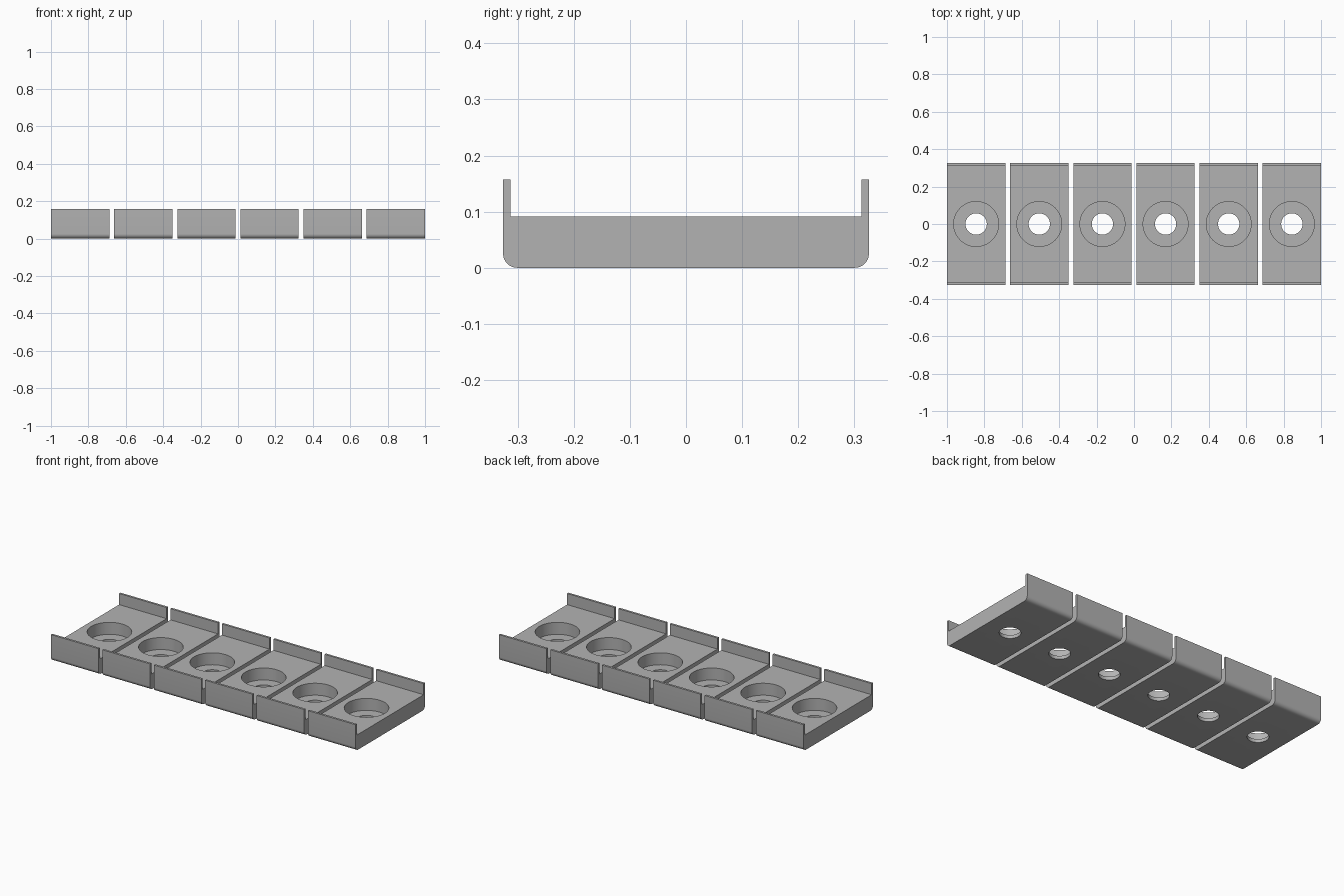
import bpy, bmesh, math

if "Cube" in bpy.data.objects:
    bpy.data.objects.remove(bpy.data.objects["Cube"])

COUNT, WIDTH = 6, 0.312
PITCH = (2 - WIDTH) / (COUNT - 1)
HALF, INNER = 0.326, 0.313        # outer and inner half depth
FLOOR, TOP, FILLET = 0.091, 0.157, 0.025
POCKET_Z = 0.02                   # floor of the round pocket

grey = bpy.data.materials.new("grey")
grey.diffuse_color = (0.45, 0.45, 0.45, 1)
grey.use_nodes = True
grey.node_tree.nodes["Principled BSDF"].inputs["Base Color"].default_value = grey.diffuse_color


def cylinder(name, radius, z0, z1):
    """Hidden cutter for the pocket and the hole."""
    bpy.ops.mesh.primitive_cylinder_add(vertices=64, radius=radius, depth=z1 - z0,
                                        location=(0, 0, (z0 + z1) / 2))
    ob = bpy.context.object
    ob.name = name
    ob.data.materials.append(grey)
    ob.hide_render = True
    ob.hide_set(True)
    return ob


def channel_profile():
    """Right half of the channel section with a rounded lower corner, then mirrored."""
    half = []
    for i in range(9):
        a = math.radians(-90 + 90 * i / 8)
        half.append((HALF - FILLET + FILLET * math.cos(a), FILLET + FILLET * math.sin(a)))
    half += [(HALF, TOP), (INNER, TOP), (INNER, FLOOR)]
    return half + [(-y, z) for y, z in reversed(half)]


# Channel block: section extruded along x
bm = bmesh.new()
face = bm.faces.new([bm.verts.new((-WIDTH / 2, y, z)) for y, z in channel_profile()])
ext = bmesh.ops.extrude_face_region(bm, geom=[face])
bmesh.ops.translate(bm, vec=(WIDTH, 0, 0),
                    verts=[v for v in ext["geom"] if isinstance(v, bmesh.types.BMVert)])
bmesh.ops.recalc_face_normals(bm, faces=bm.faces[:])
mesh = bpy.data.meshes.new("block")
bm.to_mesh(mesh)
bm.free()
mesh.materials.append(grey)
block = bpy.data.objects.new("block_1", mesh)
bpy.context.collection.objects.link(block)

# Round pocket and smaller through hole
for cutter in (cylinder("pocket_cutter", 0.12, POCKET_Z, 0.3),
               cylinder("hole_cutter", 0.057, -0.1, 0.2)):
    mod = block.modifiers.new(cutter.name, 'BOOLEAN')
    mod.operation, mod.object, mod.solver = 'DIFFERENCE', cutter, 'EXACT'
bpy.ops.object.select_all(action='DESELECT')
block.select_set(True)
bpy.context.view_layer.objects.active = block
for mod in list(block.modifiers):
    bpy.ops.object.modifier_apply(modifier=mod.name)
bpy.ops.object.shade_smooth_by_angle(angle=math.radians(30))

# Row of separate blocks
block.location.x = -1 + WIDTH / 2
for i in range(1, COUNT):
    copy = block.copy()
    copy.name = f"block_{i + 1}"
    copy.location.x += PITCH * i
    bpy.context.collection.objects.link(copy)
